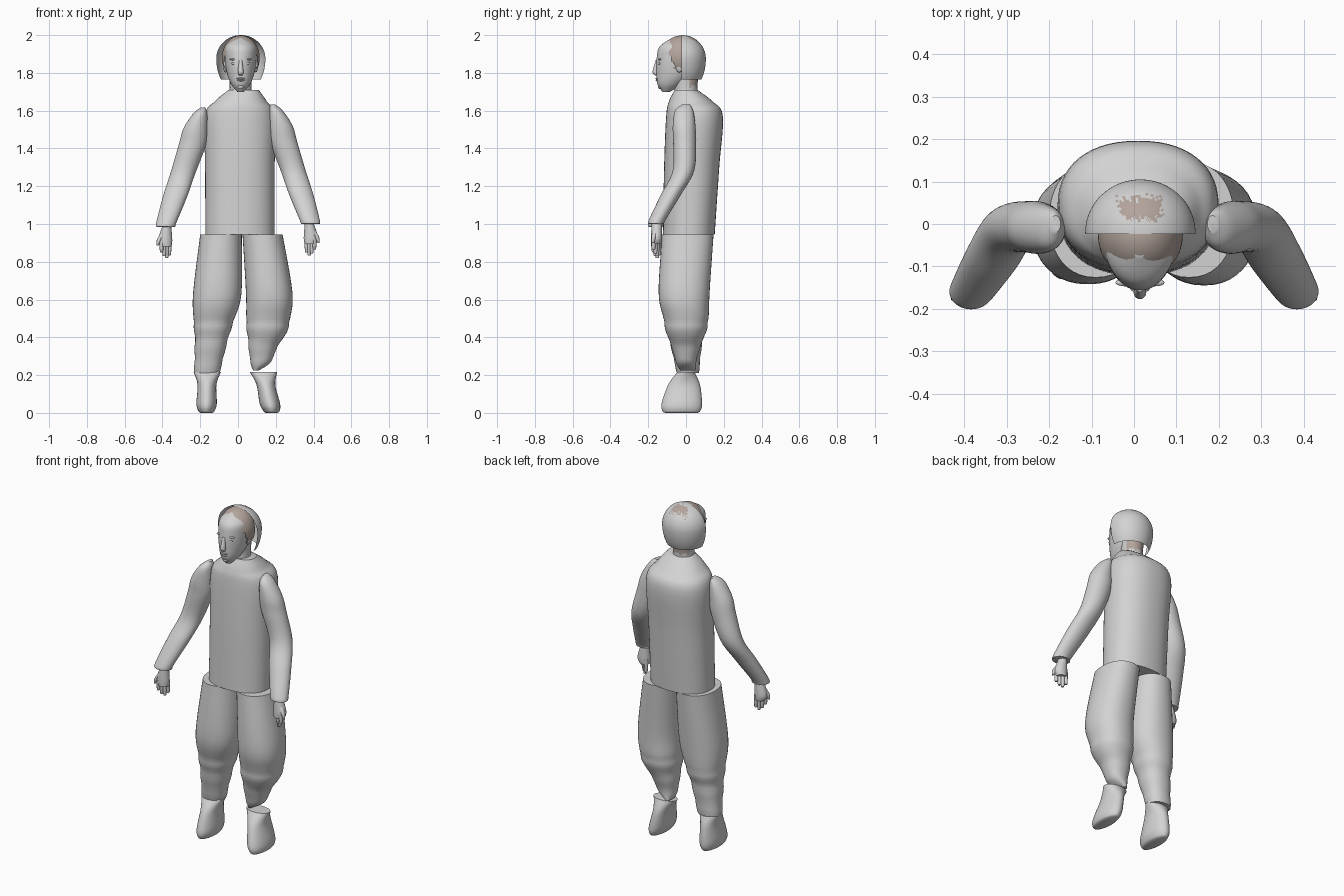
import bpy, bmesh, math, random
from mathutils import Vector

random.seed(4)
cube = bpy.data.objects.get("Cube")
if cube:
    bpy.data.objects.remove(cube, do_unlink=True)


def material(name, colour):
    mat = bpy.data.materials.new(name)
    mat.use_nodes = True
    mat.diffuse_color = (*colour, 1)
    mat.node_tree.nodes["Principled BSDF"].inputs["Base Color"].default_value = (*colour, 1)
    return mat


GREY = material("light grey", (.65, .65, .65))
BROWN = material("dull brown", (.45, .37, .33))


def finish(name, bm, materials=(GREY,)):
    bmesh.ops.recalc_face_normals(bm, faces=bm.faces)
    mesh = bpy.data.meshes.new(name)
    bm.to_mesh(mesh)
    bm.free()
    for mat in materials:
        mesh.materials.append(mat)
    part = bpy.data.objects.new(name, mesh)
    bpy.context.collection.objects.link(part)
    bpy.ops.object.select_all(action="DESELECT")
    part.select_set(True)
    bpy.context.view_layer.objects.active = part
    bpy.ops.object.shade_smooth_by_angle(angle=math.radians(40))


def spline(before, start, end, after, t):
    """Smooth curve from start to end, with tangents from the neighbours."""
    tangent_in, tangent_out = (end - before) / 2, (after - start) / 2
    ease = t * t * (3 - 2 * t)
    return (start.lerp(end, ease) + tangent_in * t * (1 - t) ** 2
            - tangent_out * t * t * (1 - t))


def loft(bm, sections, sides=40, steps=6, power=2, folds=0):
    """Skin smoothed rings given as (z, centre x, centre y, radius x, radius y)."""
    keys = [Vector(section) for section in sections]
    keys = [keys[0], *keys, keys[-1]]
    rows = [spline(*keys[i:i + 4], step / steps)
            for i in range(len(keys) - 3) for step in range(steps)]
    rows.append(keys[-1])
    rings = []
    for z, x, y, width, depth in rows:
        swell = 1 + folds * math.sin(z * 60) * (z < .5)
        ring = []
        for k in range(sides):
            angle = math.tau * k / sides
            c, s = math.cos(angle), math.sin(angle)
            across = math.copysign(abs(c) ** (2 / power), c)
            along = math.copysign(abs(s) ** (2 / power), s)
            ring.append(bm.verts.new((x + width * swell * across,
                                      y + depth * swell * along, z)))
        rings.append(ring)
    for lower, upper in zip(rings, rings[1:]):
        for k in range(sides):
            j = (k + 1) % sides
            bm.faces.new((lower[k], lower[j], upper[j], upper[k]))
    bm.faces.new(rings[0])
    bm.faces.new(rings[-1])
    return bm


def ellipsoid(bm, centre, radii, segments=16):
    verts = bmesh.ops.create_uvsphere(bm, u_segments=segments, v_segments=segments // 2,
                                      radius=1)["verts"]
    bmesh.ops.scale(bm, verts=verts, vec=radii)
    bmesh.ops.translate(bm, verts=verts, vec=centre)
    return bm


def trim(bm, point, normal):
    """Cut away everything on the side the normal points to."""
    geometry = bm.verts[:] + bm.edges[:] + bm.faces[:]
    bmesh.ops.bisect_plane(bm, geom=geometry, plane_co=point, plane_no=normal,
                           clear_outer=True)


def place(bm, side, lift):
    """Move a part modelled on the left to the given side."""
    for vert in bm.verts:
        vert.co.x *= side
        vert.co.z += lift
    return bm


# Tunic with sloping shoulders and a narrow collar
finish("tunic", loft(bmesh.new(), [
    (.945, .01, .015, .183, .137), (1.3, .01, .03, .184, .146), (1.57, .01, .045, .187, .15),
    (1.65, .015, .025, .137, .115), (1.71, .03, 0, .08, .06)], sides=56, power=2.25))

# Baggy trouser legs with folds near the ankle
left_leg = [(.945, .13, .01, .106, .136), (.64, .165, -.01, .123, .135),
            (.5, .16, 0, .116, .119), (.41, .15, 0, .1, .1), (.35, .132, 0, .075, .075),
            (.27, .12, 0, .055, .055), (.225, .095, .01, .015, .04)]
right_leg = [(.945, -.09, .01, .11, .136), (.63, -.11, -.01, .128, .132),
             (.48, -.13, 0, .104, .108), (.38, -.142, 0, .086, .086),
             (.21, -.165, .01, .067, .058)]
for name, sections in (("left_trouser_leg", left_leg), ("right_trouser_leg", right_leg)):
    finish(name, loft(bmesh.new(), sections, power=2.2, folds=.025))

# Boots, leaning outward from ankle to sole
for name, side, ankle, lean in (("left_boot", 1, .135, .042), ("right_boot", -1, .163, .004)):
    boot = loft(bmesh.new(), [
        (.217, ankle, 0, .073, .045), (.15, ankle + lean * .3, -.01, .05, .084),
        (.05, ankle + lean * .8, -.022, .054, .107), (.01, ankle + lean, -.024, .043, .1),
        (0, ankle + lean, -.024, .03, .085)])
    finish(name, place(boot, side, 0))

# Sleeves and hands on both sides, the right a little lower
for label, side, lift in (("left", 1, 0), ("right", -1, -.015)):
    sleeve = loft(bmesh.new(), [
        (1.632, .185, 0, .012, .02), (1.6, .2, -.01, .037, .048), (1.52, .225, -.01, .064, .06),
        (1.43, .243, -.007, .072, .061), (1.28, .293, -.014, .066, .057),
        (1.155, .335, -.08, .064, .053), (1.02, .38, -.153, .053, .044),
        (1, .382, -.155, .05, .04)])
    finish(label + "_sleeve", place(sleeve, side, lift))
    hand = loft(bmesh.new(), [(1.01, .376, -.155, .022, .026), (.93, .386, -.156, .038, .03),
                              (.895, .382, -.157, .03, .028)], sides=20)
    # Four fingers side by side, then the thumb
    for i, length in enumerate((.06, .08, .09, .075)):
        x, y = .405 - .014 * i, -.172 + .01 * i
        loft(hand, [(.925, x, y, .011, .012), (.932 - length, x, y, .009, .01),
                    (.925 - length, x, y, .003, .004)], sides=10, steps=3)
    loft(hand, [(.965, .398, -.165, .012, .012), (.93, .418, -.172, .012, .012),
                (.9, .427, -.175, .005, .006)], sides=10, steps=3)
    finish(label + "_hand", place(hand, side, lift))

# Neck, with hair at the nape
MID = .014
neck = loft(bmesh.new(), [(1.66, MID, 0, .066, .066), (1.72, MID, 0, .058, .06),
                          (1.8, MID, 0, .06, .068)])
for face in neck.faces:
    spot = face.calc_center_median()
    face.material_index = int(spot.y > .02 and spot.z > 1.725 + random.uniform(0, .015))
finish("neck", neck, (GREY, BROWN))

# Head, from the chin up
finish("head", loft(bmesh.new(), [
    (1.7, MID, -.105, .018, .02), (1.74, MID, -.085, .05, .066), (1.8, MID, -.055, .073, .102),
    (1.88, MID, -.04, .084, .115), (1.94, MID, -.036, .08, .103),
    (1.985, MID, -.03, .035, .045)], sides=48))

# Nose, then eyes, brows, ears, lips and chin
finish("nose", loft(bmesh.new(), [
    (1.868, MID, -.152, .008, .008), (1.805, MID, -.161, .015, .016),
    (1.787, MID, -.155, .009, .008)], sides=20))
features = bmesh.new()
for side in (-1, 1):
    ellipsoid(features, (MID + side * .034, -.139, 1.85), (.014, .008, .007))
    ellipsoid(features, (MID + side * .034, -.138, 1.872), (.024, .009, .006))
    ellipsoid(features, (MID + side * .08, -.035, 1.835), (.012, .02, .033))
ellipsoid(features, (MID, -.153, 1.77), (.023, .009, .005))
ellipsoid(features, (MID, -.151, 1.761), (.02, .01, .006))
ellipsoid(features, (MID, -.137, 1.727), (.018, .012, .013))
finish("facial_features", features)

# Inner hair with a ragged hairline, slanting back toward the ears
hair = ellipsoid(bmesh.new(), (.015, -.025, 1.88), (.1, .108, .118), segments=72)
trim(hair, (0, 0, 1.82), (0, 0, -1))
trim(hair, (0, 0, 0), (0, 1, 0))
bare = []
for face in hair.faces:
    spot = face.calc_center_median()
    hairline = -.1 + max(0, 1.93 - spot.z) * .4 + random.uniform(-.006, .006)
    if spot.y < hairline:
        bare.append(face)
bmesh.ops.delete(hair, geom=bare, context="FACES")
finish("inner_hair", hair, (BROWN,))

# Outer half cap, straight at the lower edge and worn through on the crown
cap = ellipsoid(bmesh.new(), (0, 0, 0), (.13, .125, .125), segments=96)
for vert in cap.verts:
    vert.co.z *= 1 if vert.co.z > 0 else 1.5
    vert.co += Vector((.015, -.02, 1.875))
trim(cap, (0, -.024, 0), (0, -1, 0))
trim(cap, (0, 0, 1.765), (0, 0, -1))
for face in cap.faces:
    spot = face.calc_center_median()
    ragged = random.uniform(-.01, .01)
    face.material_index = int(spot.z > 1.93 and abs(spot.x - .015) < .05 + ragged
                              and .012 + ragged < spot.y < .062 + ragged)
finish("outer_hair_cap", cap, (GREY, BROWN))
